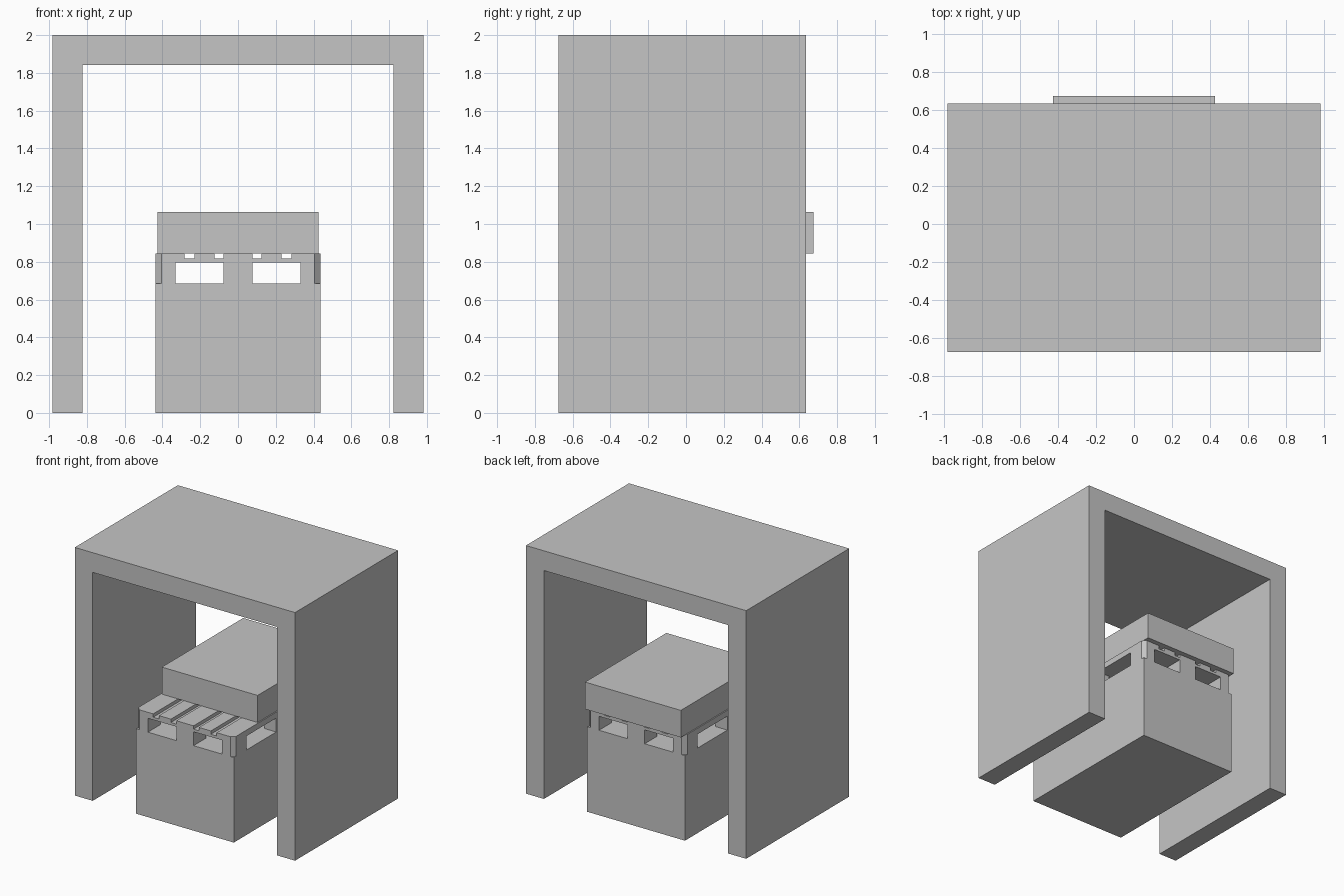
import bpy
import math

cube = bpy.data.objects.get("Cube")
if cube:
    bpy.data.objects.remove(cube, do_unlink=True)

grey = bpy.data.materials.new("plain_grey")
grey.use_nodes = True
COLOUR = (0.56, 0.56, 0.56, 1)
grey.diffuse_color = COLOUR
for node in grey.node_tree.nodes:
    if node.type == 'BSDF_PRINCIPLED':
        node.inputs["Base Color"].default_value = COLOUR


def box(name, x, y, z):
    """Box spanning the given (low, high) ranges."""
    bpy.ops.mesh.primitive_cube_add(size=1)
    ob = bpy.context.object
    ob.name = name
    ob.location = [(r[0] + r[1]) / 2 for r in (x, y, z)]
    ob.scale = [r[1] - r[0] for r in (x, y, z)]
    ob.data.materials.append(grey)
    return ob


def cut(target, cutter):
    """Subtract the cutter, then discard it."""
    mod = target.modifiers.new("cut", 'BOOLEAN')
    mod.operation = 'DIFFERENCE'
    mod.solver = 'EXACT'
    mod.object = cutter
    bpy.context.view_layer.objects.active = target
    bpy.ops.object.modifier_apply(modifier=mod.name)
    bpy.data.objects.remove(cutter, do_unlink=True)


FRONT, BACK = -0.676, 0.636
MID = (FRONT + BACK) / 2
HALF_W, HALF_D = 0.436, (BACK - FRONT) / 2
DEPTH = (FRONT, BACK)
THROUGH_X, THROUGH_Y = (-1, 1), (-1, 1)
FLOOR, CEILING, TOP = 0.685, 0.797, 0.845

# Outer frame: two walls and a roof in one piece
frame = box("outer_frame", (-0.982, 0.982), DEPTH, (0, 2))
cut(frame, box("opening", (-0.822, 0.822), THROUGH_Y, (-0.5, 1.841)))

# Base block with a slotted upper deck
base = box("base_block", (-HALF_W, HALF_W), DEPTH, (0, TOP))
ratio = HALF_D / HALF_W
for side in (-1, 1):
    # Tunnels front to back and side to side
    span = sorted((side * 0.077, side * 0.33))
    cut(base, box("tunnel", span, THROUGH_Y, (FLOOR, CEILING)))
    cross = [MID + v * ratio for v in span]
    cut(base, box("cross_tunnel", THROUGH_X, cross, (FLOOR, CEILING)))

    # Shallow grooves along the top
    for near, far in ((0.077, 0.125), (0.231, 0.283)):
        groove = sorted((side * near, side * far))
        cut(base, box("groove", groove, THROUGH_Y, (0.818, 1)))

    # Chamfered upper corners
    r = 0.03 / math.sqrt(2)
    for y in DEPTH:
        x = side * HALF_W
        corner = box("corner_cutter", (x - r, x + r), (y - r, y + r), (FLOOR, 1))
        corner.rotation_euler.z = math.radians(45)
        cut(base, corner)

# Two slabs resting on the deck
SEAM = 0.328
for name, span in (("front_slab", (-0.36, SEAM)), ("back_slab", (SEAM, 0.676))):
    box(name, (-0.427, 0.427), span, (TOP, 1.063))
